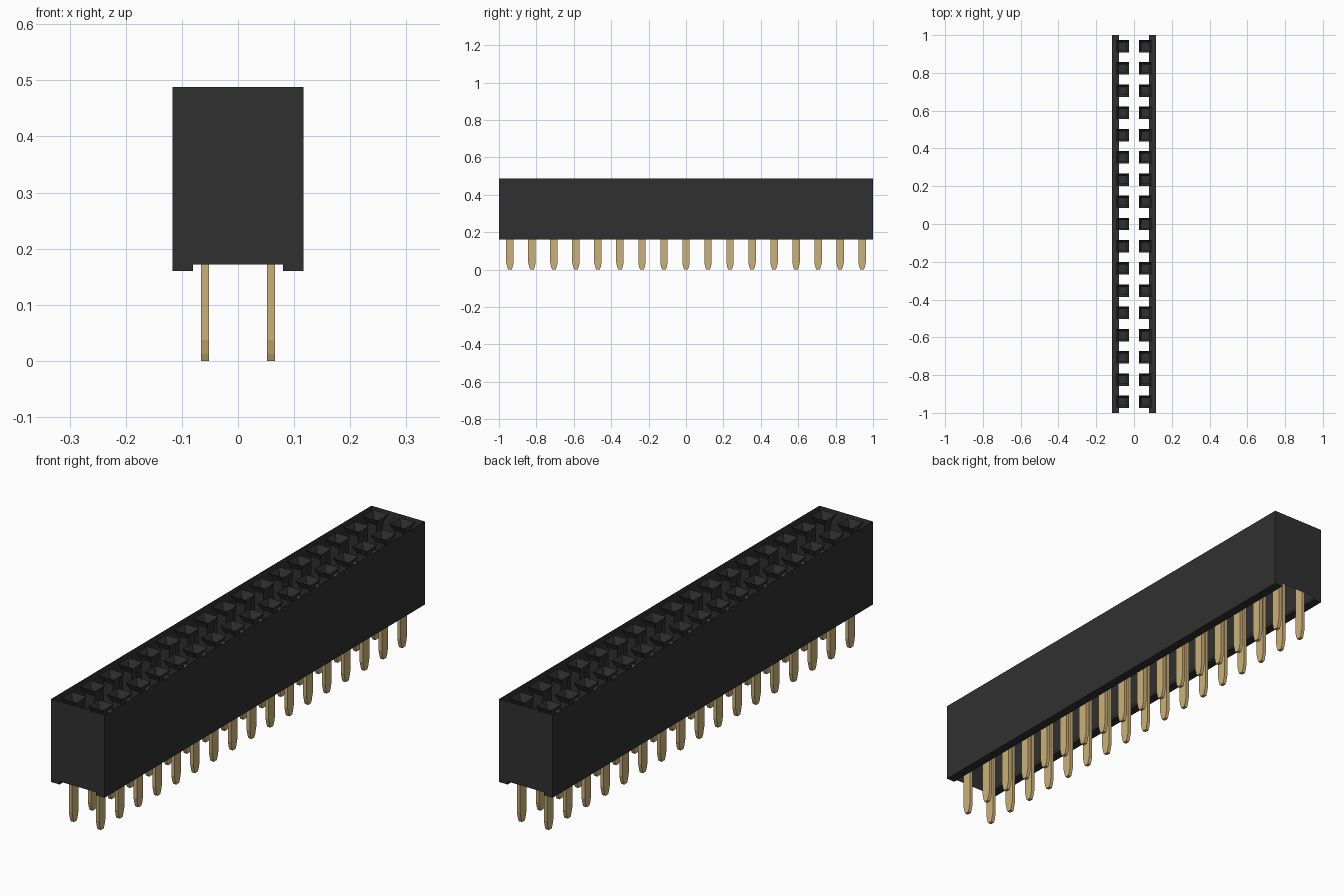
import bpy
import bmesh

cube = bpy.data.objects.get("Cube")
if cube:
    bpy.data.objects.remove(cube, do_unlink=True)

COUNT = 17
PITCH = 2 / COUNT
TOP, STEP, FOOT = 0.488, 0.172, 0.16
HALF_W, FOOT_IN = 0.117, 0.08
FLOOR = 0.36


def material(name, rgb):
    mat = bpy.data.materials.new(name)
    mat.use_nodes = True
    colour = (*rgb, 1)
    mat.diffuse_color = colour
    mat.node_tree.nodes["Principled BSDF"].inputs["Base Color"].default_value = colour
    return mat


black = material("black plastic", (0.030, 0.030, 0.030))
gold = material("gold metal", (0.60, 0.44, 0.19))


def finish(bm, name, mat):
    mesh = bpy.data.meshes.new(name)
    bm.to_mesh(mesh)
    bm.free()
    mesh.materials.append(mat)
    obj = bpy.data.objects.new(name, mesh)
    bpy.context.collection.objects.link(obj)
    return obj


def loft(bm, cx, cy, rings, caps, inward=False):
    """Rectangular rings (z, half x, half y) joined in order, with chosen end caps."""
    loops = []
    for z, hx, hy in rings:
        corners = ((-hx, -hy), (hx, -hy), (hx, hy), (-hx, hy))
        loops.append([bm.verts.new((cx + x, cy + y, z)) for x, y in corners])
    faces = []
    for low, high in zip(loops, loops[1:]):
        for i in range(4):
            j = (i + 1) % 4
            faces.append(bm.faces.new((low[i], low[j], high[j], high[i])))
    if "bottom" in caps:
        faces.append(bm.faces.new(loops[0][::-1]))
    if "top" in caps:
        faces.append(bm.faces.new(loops[-1]))
    if inward:
        bmesh.ops.reverse_faces(bm, faces=faces)


def positions():
    for side in (-1, 1):
        for i in range(COUNT):
            yield side * PITCH / 2, (i - (COUNT - 1) / 2) * PITCH


# Housing shell: notched end plates, side walls and feet, open above and below
bm = bmesh.new()
profile = [(-HALF_W, TOP), (-HALF_W, FOOT), (-FOOT_IN, FOOT), (-FOOT_IN, STEP),
           (FOOT_IN, STEP), (FOOT_IN, FOOT), (HALF_W, FOOT), (HALF_W, TOP)]
front = [bm.verts.new((x, -1, z)) for x, z in profile]
back = [bm.verts.new((x, 1, z)) for x, z in profile]
bm.faces.new(front)
bm.faces.new(back[::-1])
for i in range(len(profile) - 1):
    if i != 3:  # the underside between the feet stays open
        bm.faces.new((front[i], back[i], back[i + 1], front[i + 1]))
finish(bm, "housing", black)

# Funnel-mouthed socket wells
bm = bmesh.new()
for x, y in positions():
    loft(bm, x, y, [(FLOOR, 0.02, 0.02), (0.46, 0.02, 0.02), (TOP, 0.033, 0.033)],
         ("bottom",), inward=True)
finish(bm, "socket_wells", black)

# Flat contact pins with tapered tips
bm = bmesh.new()
for x, y in positions():
    loft(bm, x, y, [(0, 0.007, 0.009), (0.012, 0.007, 0.014),
                    (0.037, 0.007, 0.02), (FLOOR - 0.002, 0.007, 0.02)],
         ("bottom", "top"))
finish(bm, "contact_pins", gold)
